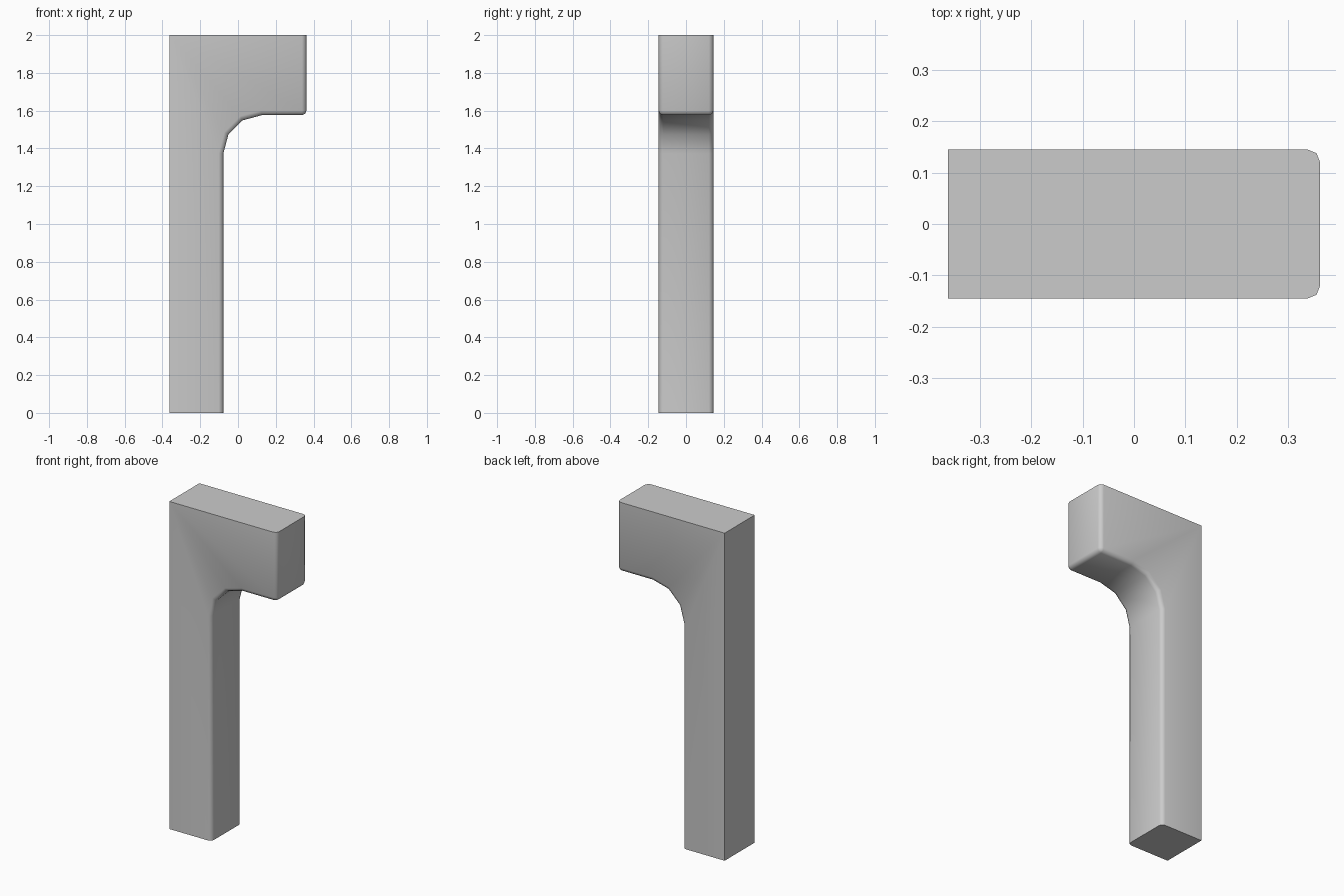
import bpy, bmesh, math

if "Cube" in bpy.data.objects:
    bpy.data.objects.remove(bpy.data.objects["Cube"])

HALF_X, HALF_Y, TOP = 0.3625, 0.145, 2.0
STEM_X, UNDER_Z, RADIUS = -0.078, 1.576, 0.204

# Side profile: post, concave fillet, overhanging head
profile = [(-HALF_X, 0), (STEM_X, 0)]
for i in range(4):
    a = math.radians(180 - 30 * i)
    profile.append((STEM_X + RADIUS + RADIUS * math.cos(a),
                    UNDER_Z - RADIUS + RADIUS * math.sin(a)))
nose = len(profile)
profile += [(HALF_X, UNDER_Z), (HALF_X, TOP), (-HALF_X, TOP)]
n = len(profile)

# Extrude the profile through the depth
bm = bmesh.new()
front = [bm.verts.new((x, -HALF_Y, z)) for x, z in profile]
back = [bm.verts.new((x, HALF_Y, z)) for x, z in profile]
bm.faces.new(front)
bm.faces.new(back[::-1])
for i in range(n):
    j = (i + 1) % n
    bm.faces.new((front[j], front[i], back[i], back[j]))
bmesh.ops.recalc_face_normals(bm, faces=bm.faces)

# Round the inner edges and the lower nose edge; top, bottom and rear stay sharp
edges = [bm.edges.get((side[i], side[i + 1]))
         for side in (front, back) for i in range(1, nose + 1)]
edges.append(bm.edges.get((front[nose], back[nose])))
bmesh.ops.bevel(bm, geom=edges, offset=0.024, offset_type='OFFSET',
                segments=2, profile=0.5, affect='EDGES', clamp_overlap=True)

mesh = bpy.data.meshes.new("bracket_post")
bm.to_mesh(mesh)
bm.free()
post = bpy.data.objects.new("bracket_post", mesh)
bpy.context.collection.objects.link(post)
bpy.context.view_layer.objects.active = post
post.select_set(True)
bpy.ops.object.shade_smooth_by_angle(angle=math.radians(50))
